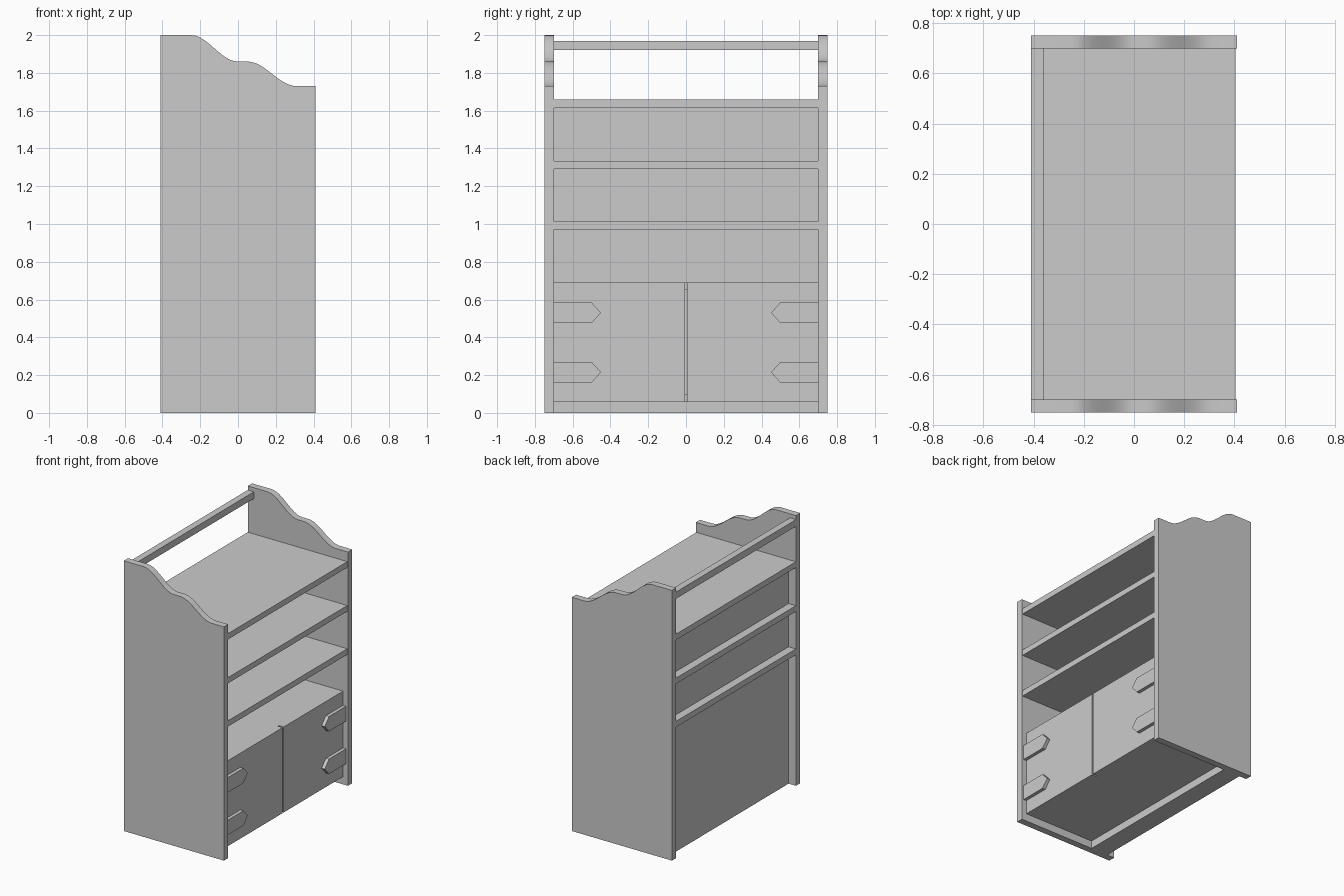
import bpy, bmesh, math

if "Cube" in bpy.data.objects:
    bpy.data.objects.remove(bpy.data.objects["Cube"])


def prism(name, pts, axis, a, b):
    """Extrude a closed 2D outline along x (pts = y,z) or y (pts = x,z)."""
    def place(p, t):
        return (t, p[0], p[1]) if axis == 'x' else (p[0], t, p[1])
    bm = bmesh.new()
    lo = [bm.verts.new(place(p, a)) for p in pts]
    hi = [bm.verts.new(place(p, b)) for p in pts]
    n = len(pts)
    bm.faces.new(lo)
    bm.faces.new(hi)
    for i in range(n):
        j = (i + 1) % n
        bm.faces.new((lo[i], lo[j], hi[j], hi[i]))
    bmesh.ops.recalc_face_normals(bm, faces=bm.faces)
    me = bpy.data.meshes.new(name)
    bm.to_mesh(me)
    bm.free()
    ob = bpy.data.objects.new(name, me)
    bpy.context.collection.objects.link(ob)
    return ob


def box(name, x, y, z):
    return prism(name, [(x[0], z[0]), (x[1], z[0]), (x[1], z[1]), (x[0], z[1])],
                 'y', y[0], y[1])


def s_curve(x0, z0, x1, z1, n=12):
    """Cosine ease between two levels."""
    return [(x0 + (x1 - x0) * i / n,
             z1 + (z0 - z1) * (0.5 + 0.5 * math.cos(math.pi * i / n)))
            for i in range(n + 1)]


D = 0.41           # half depth
W = (-0.70, 0.70)  # inner width

# Side panels with a wavy top edge
outline = ([(D, 0), (-D, 0), (-D, 2.0)]
           + s_curve(-0.25, 2.0, 0.0, 1.86)
           + s_curve(0.05, 1.86, 0.31, 1.73)
           + [(D, 1.73)])
for s, label in ((-1, "left"), (1, "right")):
    side = prism("side_panel_" + label, outline, 'y', s * 0.70, s * 0.75)
    bpy.ops.object.select_all(action='DESELECT')
    side.select_set(True)
    bpy.context.view_layer.objects.active = side
    bpy.ops.object.shade_smooth_by_angle(angle=math.radians(30))

# Top rail at the back
box("back_rail", (-D, -0.36), W, (1.92, 1.97))

# Open shelves
for i, z in enumerate((0.97, 1.29, 1.615)):
    box(f"shelf_{i + 1}", (-D, D - 0.005), W, (z, z + 0.043))

# Inset back panel and rear foot
box("back_panel", (-0.35, -0.31), W, (0, 1.62))
box("rear_foot", (-0.31, -0.21), W, (0, 0.057))

# Cupboard floor and top
box("cupboard_floor", (-0.31, 0.33), W, (0.057, 0.10))
box("cupboard_top", (-0.31, 0.33), W, (0.65, 0.69))

# Doors and pointed strap hinges
for s, label in ((-1, "left"), (1, "right")):
    box("door_" + label, (0.33, 0.37), sorted((s * 0.006, s * 0.70)), (0.057, 0.69))
    for z, level in ((0.215, "lower"), (0.53, "upper")):
        h = 0.055
        strap = [(s * 0.70, z - h), (s * 0.50, z - h), (s * 0.45, z),
                 (s * 0.50, z + h), (s * 0.70, z + h)]
        prism(f"hinge_{label}_{level}", strap, 'x', 0.37, 0.395)
